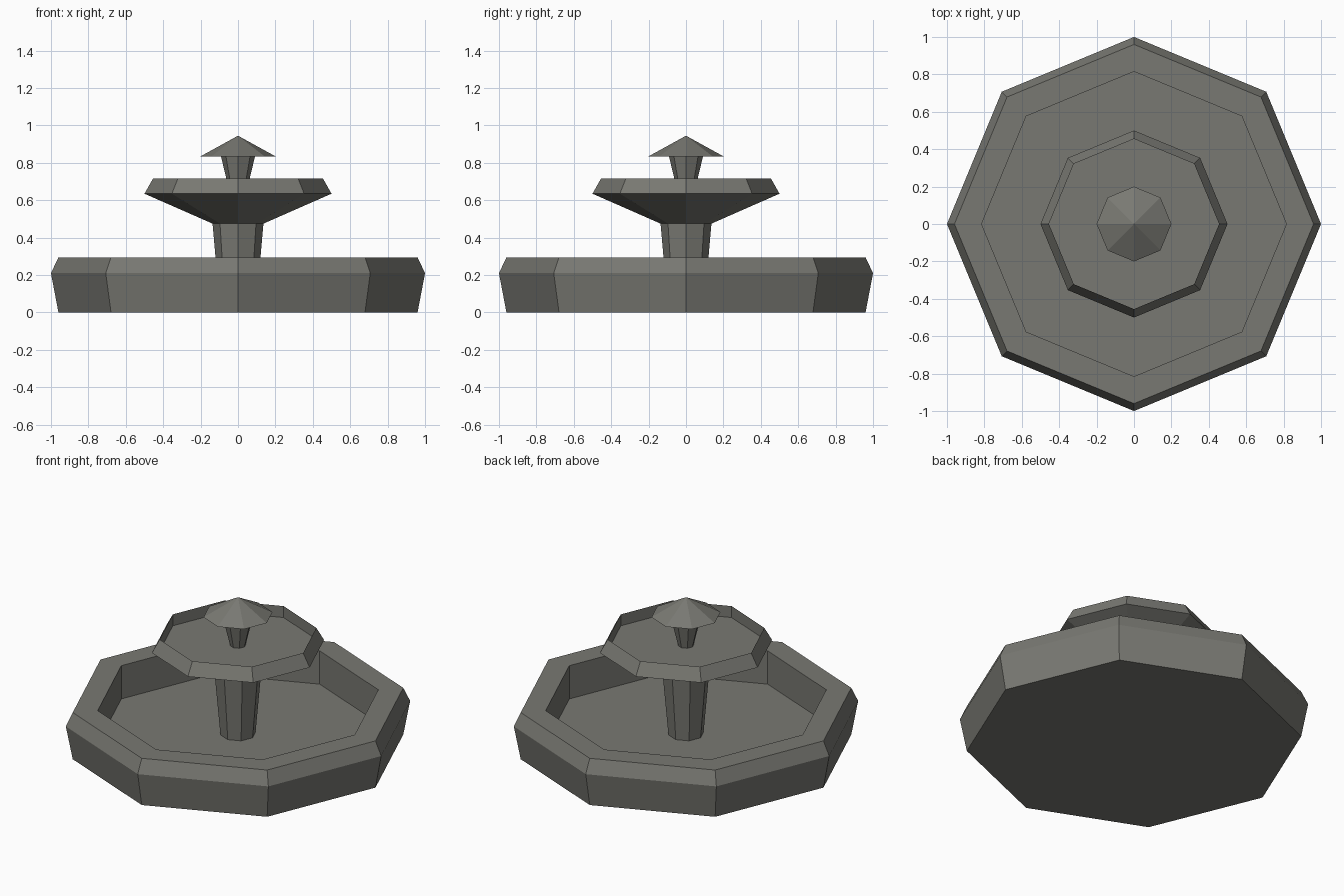
import bpy, bmesh, math

if "Cube" in bpy.data.objects:
    bpy.data.objects.remove(bpy.data.objects["Cube"])

SIDES = 8
stone = bpy.data.materials.new("grey stone")
stone.diffuse_color = (0.19, 0.19, 0.17, 1)
stone.use_nodes = True
stone.node_tree.nodes["Principled BSDF"].inputs["Base Color"].default_value = stone.diffuse_color


def lathe(name, profile, cap_start=False, cap_end=False):
    """Eight-sided turned part from (radius, z) points, listed bottom-outside-top."""
    bm = bmesh.new()
    rings = []
    for r, z in profile:
        if r == 0:
            rings.append([bm.verts.new((0, 0, z))] * SIDES)
        else:
            rings.append([bm.verts.new((r * math.cos(i * math.tau / SIDES),
                                        r * math.sin(i * math.tau / SIDES), z))
                          for i in range(SIDES)])
    for a, b in zip(rings, rings[1:]):
        for i in range(SIDES):
            j = (i + 1) % SIDES
            corners = [a[i], a[j], b[j], b[i]]
            bm.faces.new(list(dict.fromkeys(corners)))
    if cap_start:
        bm.faces.new(rings[0][::-1])
    if cap_end:
        bm.faces.new(rings[-1])
    mesh = bpy.data.meshes.new(name)
    bm.to_mesh(mesh)
    bm.free()
    mesh.materials.append(stone)
    ob = bpy.data.objects.new(name, mesh)
    bpy.context.collection.objects.link(ob)
    return ob


# Large pool with chamfered rim and sunken floor
lathe("pool_basin", [(0.96, 0), (1.0, 0.21), (0.96, 0.295), (0.815, 0.295), (0.815, 0.085)],
      cap_start=True, cap_end=True)
# Flared column carrying the upper bowl
lathe("column", [(0.102, 0.085), (0.136, 0.475)])
# Upper bowl with sharp rim and sunken floor
lathe("upper_bowl", [(0.136, 0.475), (0.5, 0.635), (0.455, 0.715), (0.455, 0.643)],
      cap_end=True)
# Small flared spout
lathe("spout", [(0.045, 0.643), (0.091, 0.835)])
# Pointed cap
lathe("cap", [(0.2, 0.835), (0, 0.945)], cap_start=True)
